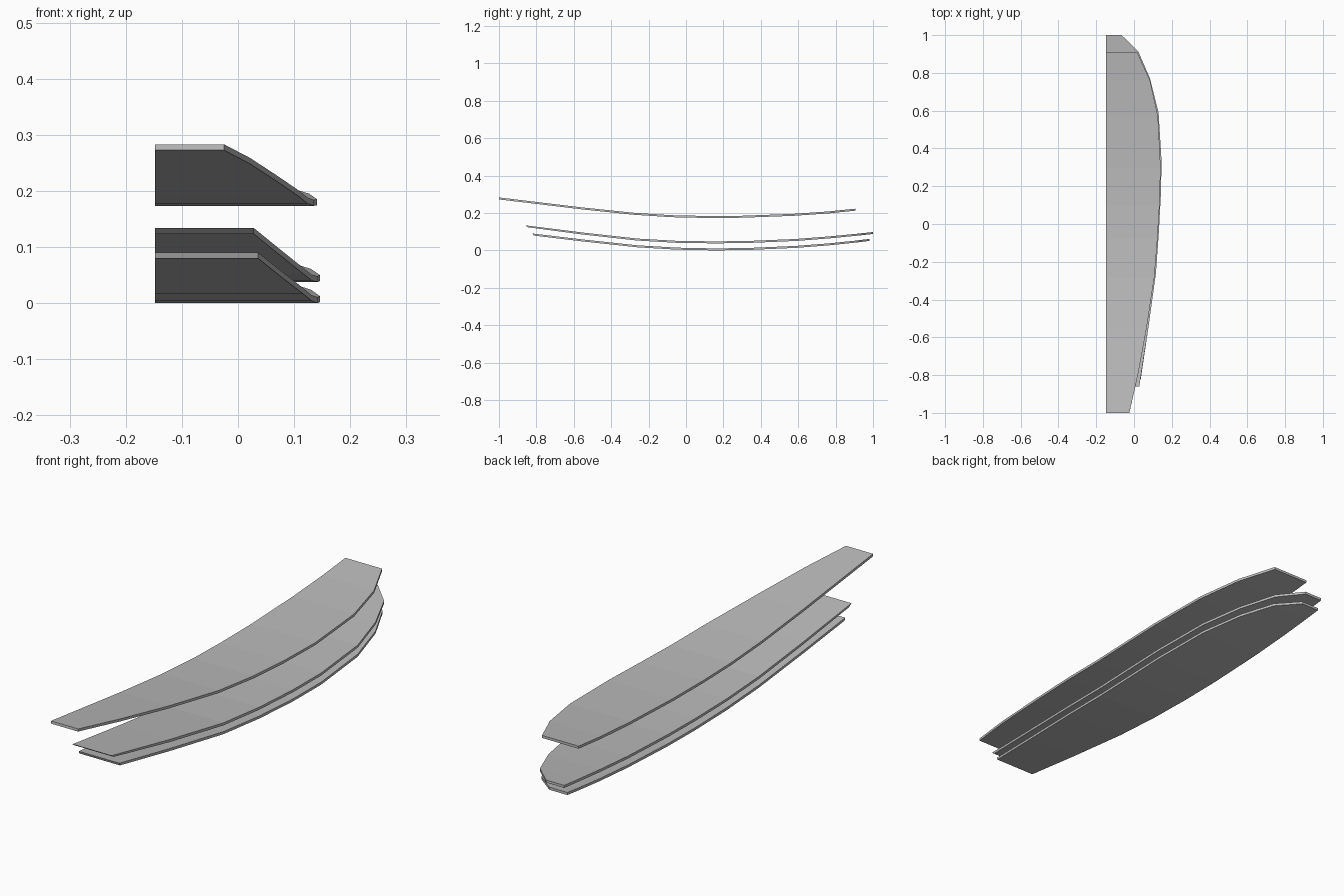
import bpy, bmesh

INNER_X = -0.148   # shared straight edge of all planks
THICK = 0.0105

grey = bpy.data.materials.new("plain_grey")
grey.diffuse_color = (0.5, 0.5, 0.5, 1)


def plank(name, stations, end_cut):
    """stations: (y, outer edge x, top z); end_cut slides the lower front edge along y."""
    bm = bmesh.new()
    rings = []
    for i, (y, x, z) in enumerate(stations):
        yb = y + (end_cut if i == 0 else 0)
        rings.append([bm.verts.new(p) for p in (
            (INNER_X, y, z), (x, y, z),
            (x, yb, z - THICK), (INNER_X, yb, z - THICK))])
    # skin the rings, then close both ends
    for a, b in zip(rings, rings[1:]):
        for k in range(4):
            n = (k + 1) % 4
            bm.faces.new((a[k], a[n], b[n], b[k]))
    bm.faces.new(rings[0])
    bm.faces.new(rings[-1][::-1])
    bmesh.ops.recalc_face_normals(bm, faces=bm.faces)
    me = bpy.data.meshes.new(name)
    bm.to_mesh(me)
    bm.free()
    me.materials.append(grey)
    bpy.context.collection.objects.link(bpy.data.objects.new(name, me))


# upper plank: long narrow front, square-cut back
plank("upper_plank", [
    (-1.0, -0.025, 0.283), (-0.8, 0.021, 0.259), (-0.55, 0.067, 0.229),
    (-0.28, 0.108, 0.201), (-0.08, 0.124, 0.188), (0.1, 0.135, 0.184),
    (0.3, 0.141, 0.185), (0.57, 0.127, 0.195), (0.76, 0.085, 0.208),
    (0.907, 0.018, 0.223)], -0.001)

# middle plank: clipped back corner, undercut front end
plank("middle_plank", [
    (-0.86, 0.028, 0.134), (-0.55, 0.076, 0.095), (-0.26, 0.116, 0.063),
    (-0.05, 0.131, 0.051), (0.15, 0.142, 0.048), (0.33, 0.146, 0.050),
    (0.59, 0.130, 0.061), (0.77, 0.085, 0.075), (0.915, 0.022, 0.089),
    (1.0, -0.066, 0.098)], 0.015)

# lower plank: same outline, slightly shorter
plank("lower_plank", [
    (-0.82, 0.036, 0.090), (-0.55, 0.076, 0.058), (-0.26, 0.116, 0.027),
    (-0.05, 0.131, 0.0145), (0.15, 0.142, 0.0105), (0.33, 0.146, 0.0125),
    (0.59, 0.130, 0.024), (0.77, 0.085, 0.038), (0.905, 0.022, 0.052),
    (0.98, -0.066, 0.061)], 0.004)
